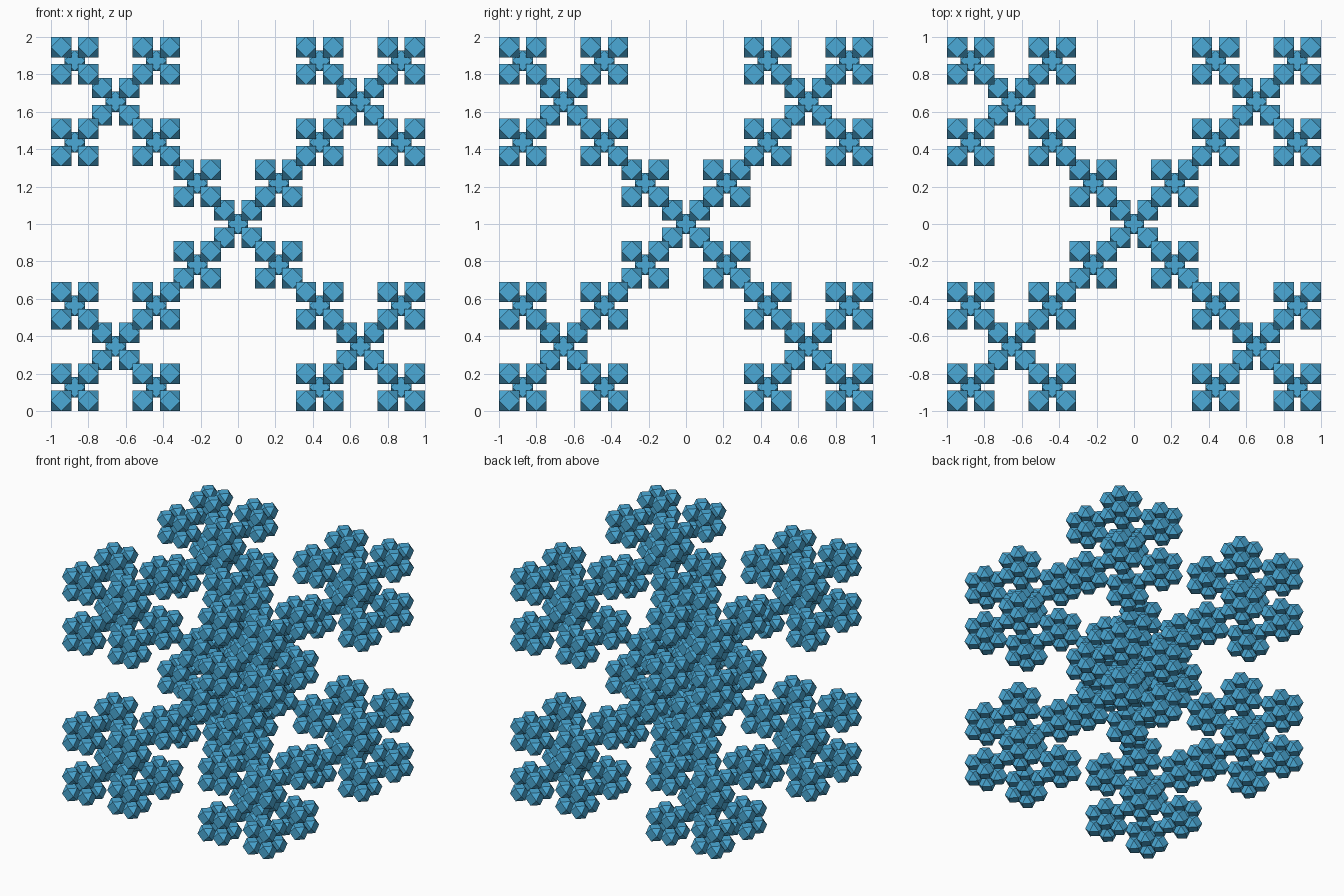
import bpy, bmesh
from itertools import product
from mathutils import Vector

if "Cube" in bpy.data.objects:
    bpy.data.objects.remove(bpy.data.objects["Cube"])

D = 1 / 13.75          # smallest step between solids along each axis
H = 0.75 * D           # half width of one solid

mat = bpy.data.materials.new("blue")
mat.diffuse_color = (0.07, 0.40, 0.68, 1)
mat.use_nodes = True
mat.node_tree.nodes["Principled BSDF"].inputs["Base Color"].default_value = mat.diffuse_color

# Basic solid: cuboctahedron (6 squares and 8 triangles)
bm = bmesh.new()
for p in product((-1, 0, 1), repeat=3):
    if p.count(0) == 1:
        bm.verts.new(Vector(p) * H)
bmesh.ops.convex_hull(bm, input=bm.verts)
bmesh.ops.dissolve_limit(bm, angle_limit=0.02, verts=bm.verts, edges=bm.edges)
bmesh.ops.recalc_face_normals(bm, faces=bm.faces)
bm.verts.index_update()
base = [v.co.copy() for v in bm.verts]
base_faces = [[v.index for v in f.verts] for f in bm.faces]
bm.free()

# Fractal placement: a centre and eight cube corners, repeated at three scales
CELL = [Vector()] + [Vector(c) for c in product((-1, 1), repeat=3)]
centres = [Vector((0, 0, 1))]
for step in (9 * D, 3 * D, D):
    centres = [c + o * step for c in centres for o in CELL]

verts, faces = [], []
for c in centres:
    n = len(verts)
    verts += [c + v for v in base]
    faces += [[i + n for i in f] for f in base_faces]

mesh = bpy.data.meshes.new("cuboctahedron_fractal")
mesh.from_pydata(verts, [], faces)
mesh.materials.append(mat)
obj = bpy.data.objects.new("cuboctahedron_fractal", mesh)
bpy.context.collection.objects.link(obj)
